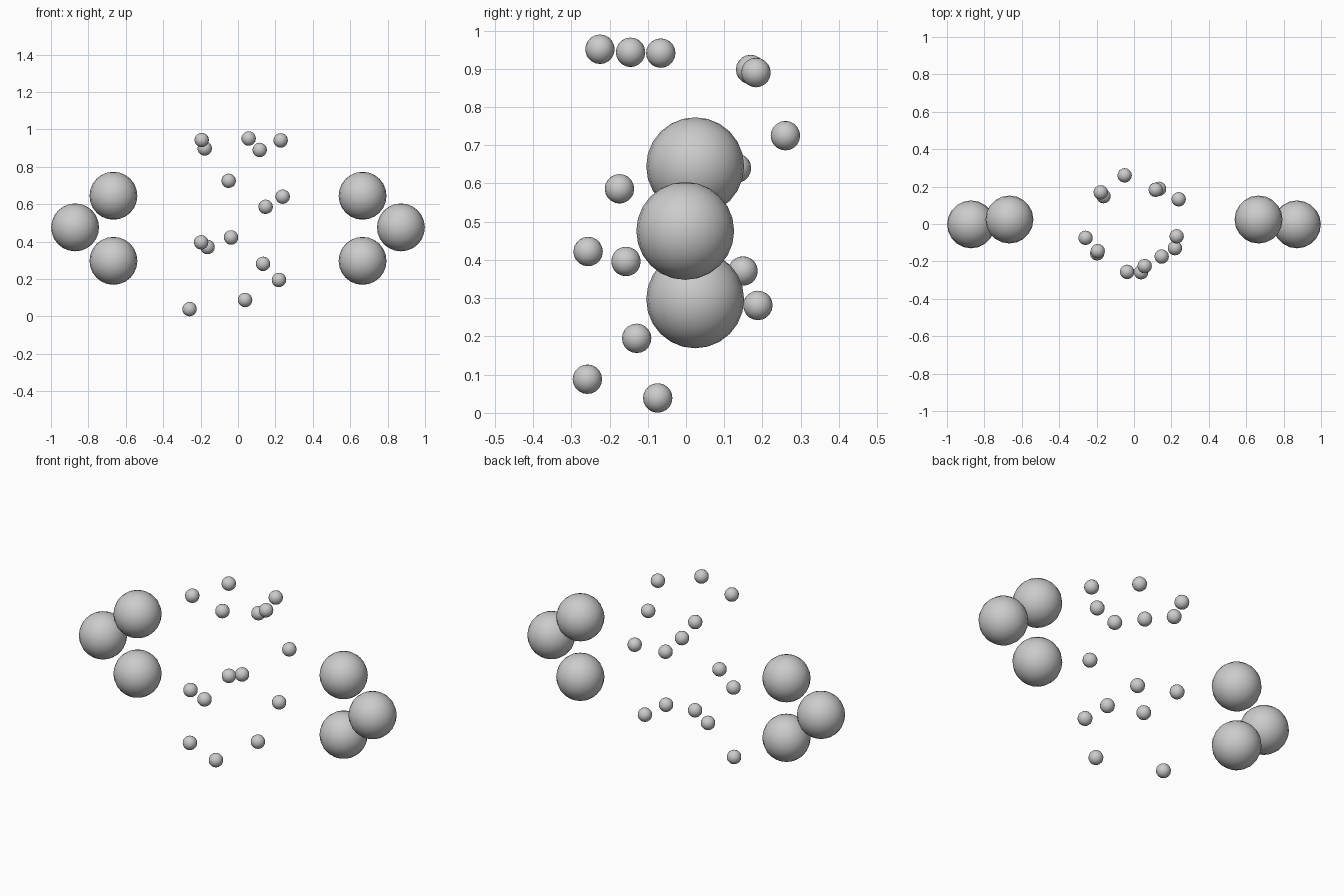
import bpy


def ball(name, centre, radius, segments, rings):
    bpy.ops.mesh.primitive_uv_sphere_add(
        segments=segments, ring_count=rings, radius=radius, location=centre)
    obj = bpy.context.object
    obj.name = name
    bpy.ops.object.shade_smooth()
    return obj


# Two mirrored clusters of three large balls
for side, label in ((-1, "left"), (1, "right")):
    for part, x, y, z in (("outer", 0.871, -0.002, 0.476),
                          ("upper", 0.666, 0.024, 0.645),
                          ("lower", 0.666, 0.024, 0.297)):
        ball(f"{label}_{part}_ball", (side * x, y, z), 0.128, 20, 12)

# Small beads scattered on an upright cylinder between the clusters
beads = [
    (-0.259, -0.074, 0.039), (0.038, -0.258, 0.088), (0.219, -0.129, 0.195),
    (0.134, 0.188, 0.281), (-0.163, 0.149, 0.371), (-0.197, -0.157, 0.396),
    (-0.037, -0.256, 0.422), (0.148, -0.174, 0.586), (0.239, 0.132, 0.640),
    (-0.050, 0.260, 0.725), (-0.178, 0.169, 0.898), (0.116, 0.183, 0.890),
    (0.228, -0.066, 0.941), (-0.194, -0.145, 0.943), (0.057, -0.225, 0.951),
]
for i, centre in enumerate(beads, 1):
    ball(f"small_bead_{i}", centre, 0.0385, 16, 10)
